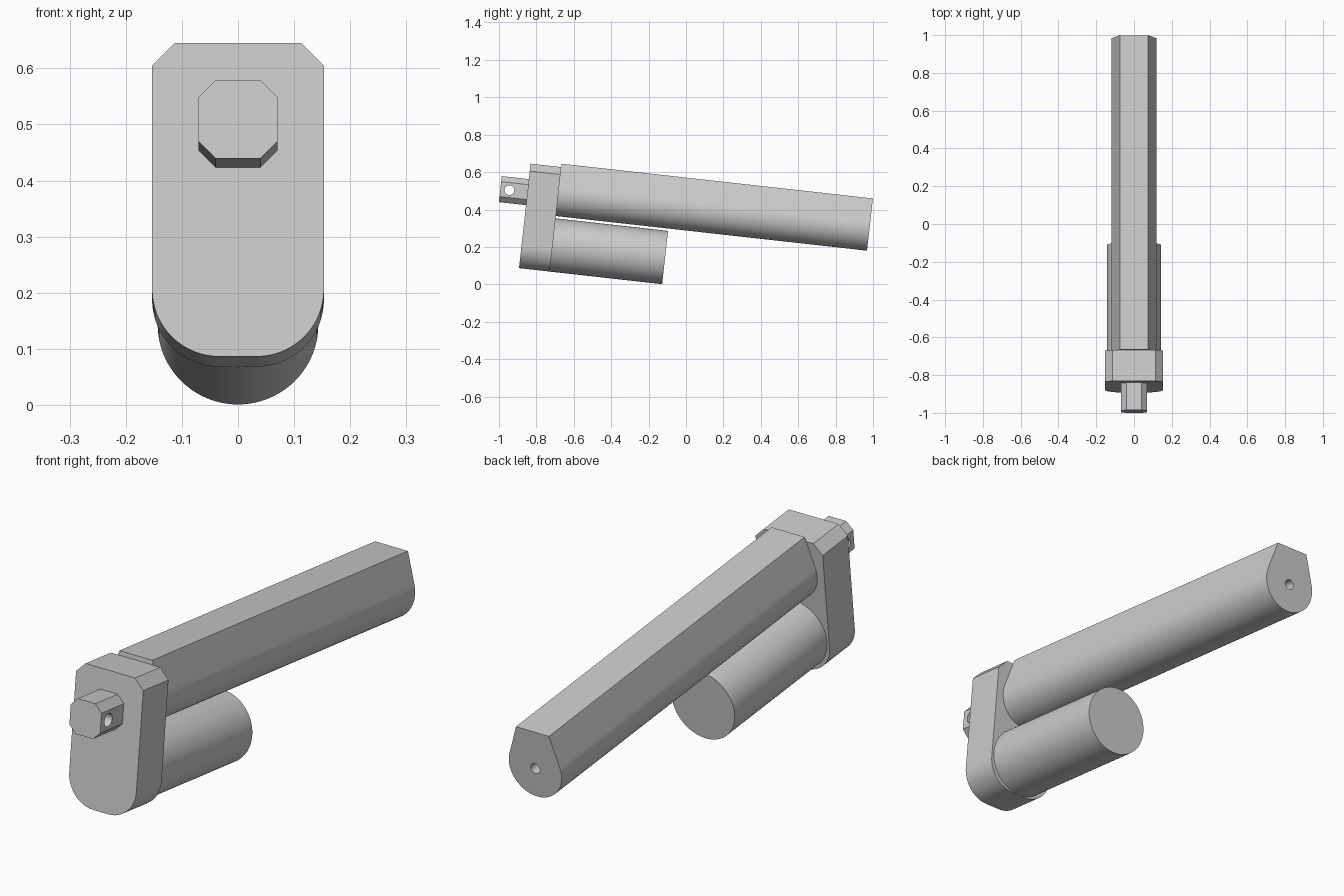
import bpy
import bmesh
from math import radians, sin, cos, atan2, acos, hypot, pi
from mathutils import Matrix

if "Cube" in bpy.data.objects:
    bpy.data.objects.remove(bpy.data.objects["Cube"], do_unlink=True)

# The whole actuator leans nose-up about the x axis
TILT = Matrix.Rotation(radians(-6.36), 4, "X")

grey = bpy.data.materials.new("light grey")
grey.use_nodes = True
COLOUR = (0.6, 0.6, 0.6, 1)
grey.diffuse_color = COLOUR
grey.node_tree.nodes["Principled BSDF"].inputs["Base Color"].default_value = COLOUR


def arc(cx, cz, r, start, end, steps=32):
    """Points of a circular arc in the cross-section plane."""
    return [(cx + r * cos(start + (end - start) * i / steps),
             cz + r * sin(start + (end - start) * i / steps))
            for i in range(steps + 1)]


def circle(cx, cz, r, steps=64):
    return arc(cx, cz, r, 0, 2 * pi, steps)[:-1]


def prism(name, profile, start, end, across=False):
    """Extrude a profile along the actuator, or across it along x."""
    bm = bmesh.new()
    if across:
        verts = [bm.verts.new((start, a, b)) for a, b in profile]
        step = (end - start, 0, 0)
    else:
        verts = [bm.verts.new((a, start, b)) for a, b in profile]
        step = (0, end - start, 0)
    face = bm.faces.new(verts)
    extruded = bmesh.ops.extrude_face_region(bm, geom=[face], use_keep_orig=True)
    moved = [v for v in extruded["geom"] if isinstance(v, bmesh.types.BMVert)]
    bmesh.ops.translate(bm, verts=moved, vec=step)
    bmesh.ops.recalc_face_normals(bm, faces=bm.faces)
    bm.transform(TILT)
    mesh = bpy.data.meshes.new(name)
    bm.to_mesh(mesh)
    bm.free()
    mesh.materials.append(grey)
    obj = bpy.data.objects.new(name, mesh)
    bpy.context.collection.objects.link(obj)
    return obj


def select(obj):
    bpy.ops.object.select_all(action="DESELECT")
    obj.select_set(True)
    bpy.context.view_layer.objects.active = obj


def drill(obj, cutter):
    cutter.hide_render = True
    mod = obj.modifiers.new("hole", "BOOLEAN")
    mod.operation = "DIFFERENCE"
    mod.solver = "EXACT"
    mod.object = cutter
    select(obj)
    bpy.ops.object.modifier_apply(modifier=mod.name)
    bpy.data.objects.remove(cutter, do_unlink=True)


# Gear housing: chamfered top corners, large rounded bottom corners
W, TOP, BOTTOM, CUT, R = 0.153, 0.549, -0.013, 0.04, 0.12
housing_profile = [(W, TOP - CUT), (W - CUT, TOP), (CUT - W, TOP), (-W, TOP - CUT)]
housing_profile += arc(R - W, BOTTOM + R, R, pi, 1.5 * pi)
housing_profile += arc(W - R, BOTTOM + R, R, 1.5 * pi, 2 * pi)
housing = prism("gear_housing", housing_profile, -0.897, -0.732)

# Outer tube: flat top, sloping sides tangent to a round underside
r, mid, flat, rise = 0.12, 0.406, 0.075, 0.161
tangent = atan2(rise, flat) - acos(r / hypot(flat, rise))
tube_profile = [(flat, mid + rise), (-flat, mid + rise)]
tube_profile += arc(0, mid, r, pi - tangent, 2 * pi + tangent, 64)
tube = prism("outer_tube", tube_profile, -0.732, 0.942)
drill(tube, prism("tube_hole_cutter", circle(0, mid, 0.021, 32), 0.84, 1.0))

# Motor barrel below the tube
motor = prism("motor", circle(0, 0.13, 0.1432, 96), -0.732, -0.127)

# Octagonal mounting lug with a cross pin hole
h, c, lug_z = 0.07, 0.04, 0.396
corners = [(h, c), (c, h), (-c, h), (-h, c), (-h, -c), (-c, -h), (c, -h), (h, -c)]
lug = prism("mounting_lug", [(x, z + lug_z) for x, z in corners], -1.043, -0.897)
drill(lug, prism("pin_hole_cutter", circle(-0.994, lug_z, 0.026, 40), -0.2, 0.2, across=True))

# Smooth curved walls, keep hard edges
for part in (housing, tube, motor, lug):
    select(part)
    bpy.ops.object.shade_smooth_by_angle(angle=radians(25))
